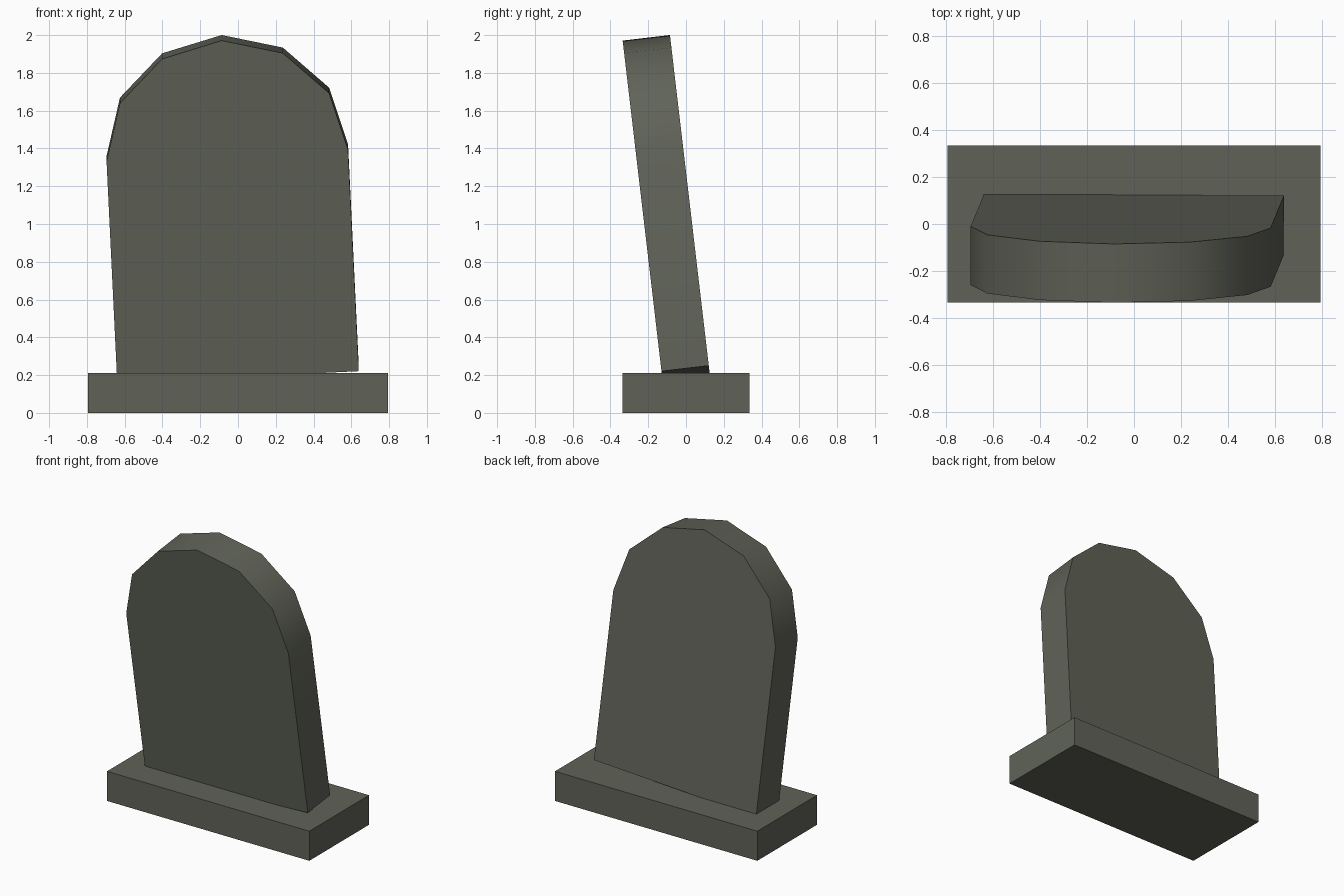
import bpy, bmesh
from math import cos, sin, pi, radians
from mathutils import Matrix, Vector

cube = bpy.data.objects.get("Cube")
if cube:
    bpy.data.objects.remove(cube, do_unlink=True)

# Weathered stone colour shared by both parts
stone = bpy.data.materials.new("mossy_grey_stone")
colour = (0.117, 0.124, 0.097, 1.0)
stone.use_nodes = True
stone.diffuse_color = colour
stone.node_tree.nodes["Principled BSDF"].inputs["Base Color"].default_value = colour


def extruded(name, profile, depth):
    """Extrude an x/z outline along y, centred on y = 0."""
    bm = bmesh.new()
    face = bm.faces.new([bm.verts.new((x, -depth / 2, z)) for x, z in profile])
    result = bmesh.ops.extrude_face_region(bm, geom=[face])
    moved = [v for v in result["geom"] if isinstance(v, bmesh.types.BMVert)]
    bmesh.ops.translate(bm, verts=moved, vec=Vector((0, depth, 0)))
    bmesh.ops.recalc_face_normals(bm, faces=bm.faces)
    mesh = bpy.data.meshes.new(name)
    bm.to_mesh(mesh)
    bm.free()
    mesh.materials.append(stone)
    obj = bpy.data.objects.new(name, mesh)
    bpy.context.collection.objects.link(obj)
    return obj


# Plinth: flat rectangular block
half, top = 0.795, 0.21
plinth = extruded("plinth", [(-half, 0), (half, 0), (half, top), (-half, top)], 0.67)

# Headstone: straight sides under a six-segment arch
width, shoulder, rise, segments = 0.64, 1.18, 0.615, 6
outline = [(-width, 0), (width, 0)]
for i in range(segments + 1):
    a = pi * i / segments
    outline.append((width * cos(a), shoulder + rise * sin(a)))
headstone = extruded("headstone", outline, 0.252)

# Lean the headstone forwards and to its right
headstone.matrix_world = (Matrix.Translation((0, -0.001, 0.205))
                          @ Matrix.Rotation(radians(6.7), 4, 'X')
                          @ Matrix.Rotation(radians(-2.75), 4, 'Y'))

# Soft arch, crisp front and back edges
bpy.ops.object.select_all(action='DESELECT')
headstone.select_set(True)
bpy.context.view_layer.objects.active = headstone
bpy.ops.object.shade_smooth_by_angle(angle=radians(40))
